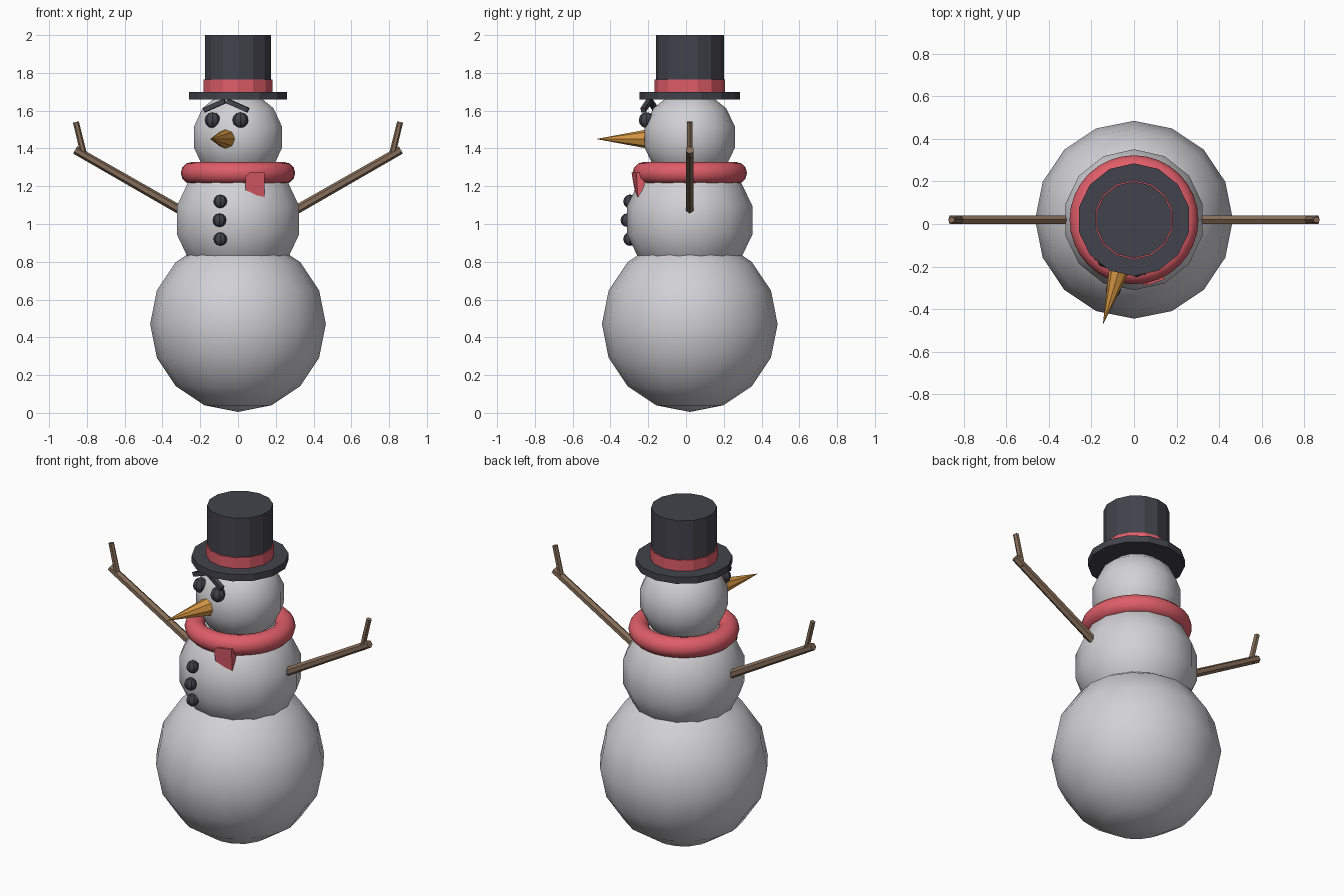
import bpy, math
from mathutils import Vector, Matrix

if "Cube" in bpy.data.objects:
    bpy.data.objects.remove(bpy.data.objects["Cube"])

CY = 0.02                                  # shared axis of the body in y
TURN = math.radians(-16.5)                 # face and buttons look slightly sideways


def material(name, r, g, b):
    m = bpy.data.materials.new(name)
    m.diffuse_color = (r, g, b, 1)
    m.use_nodes = True
    m.node_tree.nodes["Principled BSDF"].inputs["Base Color"].default_value = m.diffuse_color
    return m


SNOW = material("snow", 0.64, 0.64, 0.67)
BLACK = material("charcoal", 0.055, 0.055, 0.072)
RED = material("scarf red", 0.74, 0.11, 0.14)
WOOD = material("bark brown", 0.24, 0.155, 0.10)
ORANGE = material("carrot orange", 0.68, 0.31, 0.055)


def finish(name, mat, smooth=None):
    ob = bpy.context.object
    ob.name = name
    ob.data.materials.append(mat)
    if smooth:
        bpy.ops.object.shade_smooth_by_angle(angle=math.radians(smooth))
    return ob


def ball(name, loc, r, seg, rings, mat, smooth=60):
    bpy.ops.mesh.primitive_uv_sphere_add(segments=seg, ring_count=rings, radius=r, location=loc)
    return finish(name, mat, smooth)


def drum(name, z0, z1, r, mat):
    # 14-sided cylinder with a corner on the y axis
    bpy.ops.mesh.primitive_cylinder_add(vertices=14, radius=r, depth=z1 - z0,
                                        location=(0, CY, (z0 + z1) / 2))
    return finish(name, mat)


def rod(name, a, b, r0, r1, sides, mat):
    # tapered stick from point a to point b
    a, b = Vector(a), Vector(b)
    bpy.ops.mesh.primitive_cone_add(vertices=sides, radius1=r0, radius2=r1, depth=(b - a).length,
                                    location=(a + b) / 2,
                                    rotation=(b - a).to_track_quat('Z', 'Y').to_euler())
    return finish(name, mat)


def turned(x, y, z):
    # position given relative to the turned face
    p = Matrix.Rotation(TURN, 3, 'Z') @ Vector((x, y, 0))
    return (p.x, p.y + CY, z)


# Snowballs
ball("lower_body", (0, CY, 0.47), 0.465, 16, 8, SNOW)
ball("upper_body", (0, CY, 1.02), 0.34, 14, 7, SNOW)
ball("head", (0, CY, 1.46), 0.246, 14, 7, SNOW)

# Face
rod("nose", turned(0, -0.19, 1.45), turned(0, -0.517, 1.45), 0.058, 0, 8, ORANGE)
for side, s in (("left", -1), ("right", 1)):
    ball("eye_" + side, turned(s * 0.077, -0.215, 1.55), 0.042, 8, 6, BLACK, 30)
    bpy.ops.mesh.primitive_cube_add(size=1, location=turned(s * 0.064, -0.222, 1.627),
                                    rotation=(0, s * math.radians(23), TURN))
    brow = finish("eyebrow_" + side, BLACK)
    brow.scale = (0.125, 0.025, 0.025)

# Buttons
for i, (z, d) in enumerate(((1.12, 0.33), (1.02, 0.345), (0.92, 0.33))):
    ball(f"button_{i + 1}", turned(0, -d, z), 0.036, 8, 6, BLACK, 30)

# Scarf ring
bpy.ops.mesh.primitive_torus_add(location=(0, CY, 1.27), major_radius=0.245, minor_radius=0.058,
                                 major_segments=32, minor_segments=12)
finish("scarf_ring", RED, 60)

# Scarf tail: slanted flap that thins towards the bottom
front = [(0.040, -0.285, 1.25), (0.060, -0.288, 1.272), (0.140, -0.262, 1.272),
         (0.140, -0.255, 1.133), (0.040, -0.272, 1.18)]
back = [(x, y + (0.06 if z > 1.2 else 0.012), z) for x, y, z in front]
faces = [(0, 4, 3, 2, 1), (5, 6, 7, 8, 9)]
faces += [(i, (i + 1) % 5, 5 + (i + 1) % 5, 5 + i) for i in range(5)]
mesh = bpy.data.meshes.new("scarf_tail")
mesh.from_pydata(front + back, [], [f[::-1] for f in faces])
tail = bpy.data.objects.new("scarf_tail", mesh)
bpy.context.collection.objects.link(tail)
bpy.context.view_layer.objects.active = tail
tail.select_set(True)
bpy.ops.object.mode_set(mode='EDIT')
bpy.ops.mesh.select_all(action='SELECT')
bpy.ops.mesh.normals_make_consistent(inside=False)
bpy.ops.object.mode_set(mode='OBJECT')
mesh.materials.append(RED)

# Top hat
drum("hat_brim", 1.66, 1.70, 0.265, BLACK)
drum("hat_band", 1.70, 1.765, 0.186, RED)
drum("hat_crown", 1.70, 2.0, 0.18, BLACK)

# Stick arms with one twig each
for side, s in (("left", -1), ("right", 1)):
    rod("arm_" + side, (s * 0.29, CY, 1.065), (s * 0.862, CY, 1.392), 0.024, 0.022, 6, WOOD)
    rod("twig_" + side, (s * 0.812, CY, 1.35), (s * 0.858, CY, 1.54), 0.017, 0.016, 6, WOOD)
